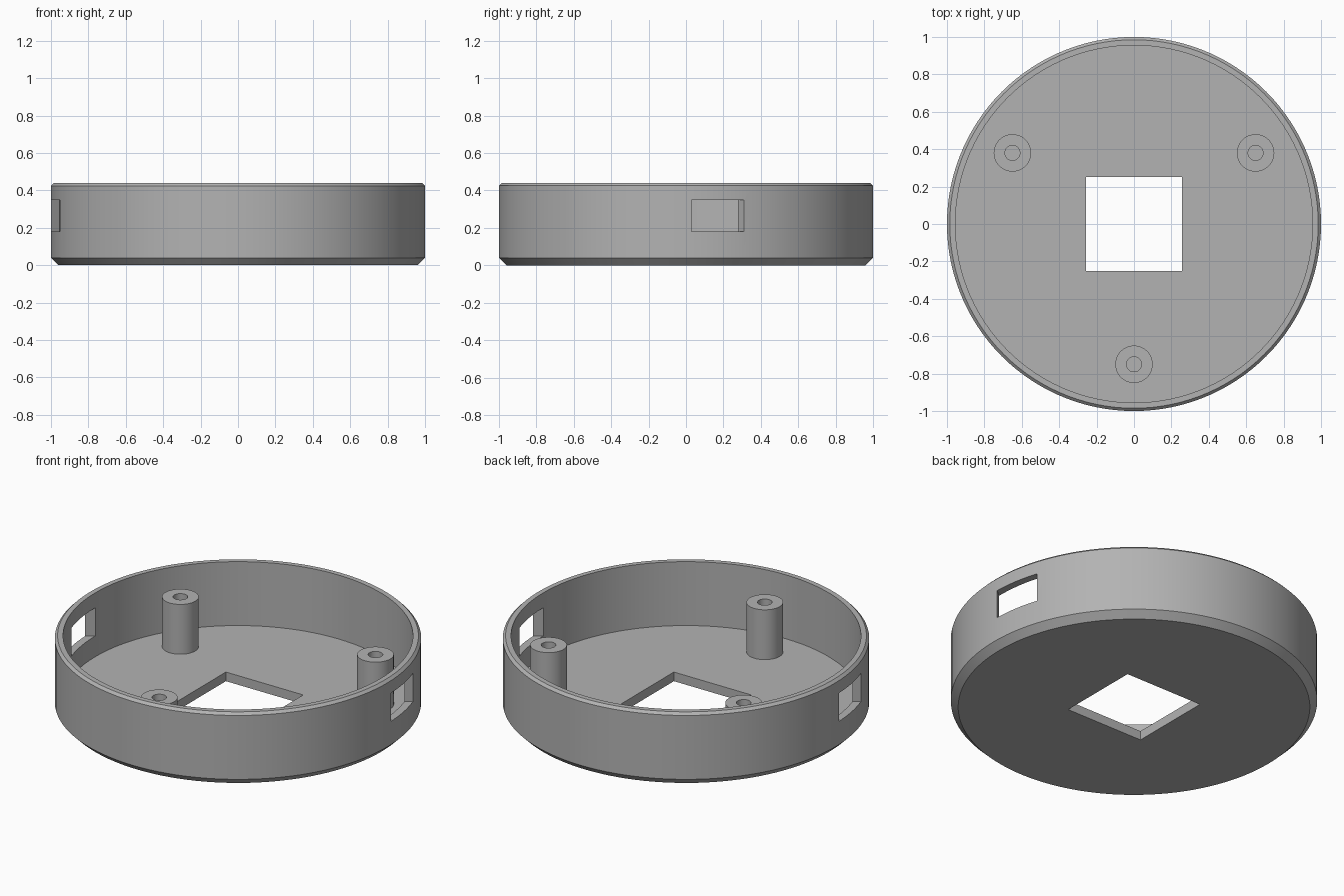
import bpy, bmesh
from math import cos, sin, pi, radians
from mathutils import Matrix, Vector

cube = bpy.data.objects.get("Cube")
if cube:
    bpy.data.objects.remove(cube, do_unlink=True)

grey = bpy.data.materials.new("plain_grey")
grey.use_nodes = True
colour = (0.45, 0.45, 0.45, 1)
grey.diffuse_color = colour
grey.node_tree.nodes["Principled BSDF"].inputs["Base Color"].default_value = colour


def add_object(name, bm):
    bmesh.ops.recalc_face_normals(bm, faces=bm.faces)
    mesh = bpy.data.meshes.new(name)
    bm.to_mesh(mesh)
    bm.free()
    mesh.materials.append(grey)
    obj = bpy.data.objects.new(name, mesh)
    bpy.context.collection.objects.link(obj)
    return obj


def select(obj):
    bpy.ops.object.select_all(action='DESELECT')
    obj.select_set(True)
    bpy.context.view_layer.objects.active = obj


def lathe(name, profile, segments):
    """Turn a closed (radius, height) outline about z; points on the axis become poles."""
    bm = bmesh.new()
    rings = []
    for r, z in profile:
        count = segments if r > 0 else 1
        rings.append([bm.verts.new((r * cos(2 * pi * i / segments),
                                    r * sin(2 * pi * i / segments), z)) for i in range(count)])
    for a, b in zip(rings, rings[1:] + rings[:1]):
        if len(a) == len(b) == 1:
            continue
        if len(a) == 1 or len(b) == 1:
            bm.faces.new(a if len(b) == 1 else b)
            continue
        for i in range(segments):
            j = (i + 1) % segments
            bm.faces.new((a[i], a[j], b[j], b[i]))
    return add_object(name, bm)


def cut(target, centre, size, angle=0):
    """Cut a box, turned about z, out of the target."""
    bm = bmesh.new()
    place = (Matrix.Translation(Vector(centre)) @ Matrix.Rotation(angle, 4, 'Z')
             @ Matrix.Diagonal((*size, 1)))
    bmesh.ops.create_cube(bm, size=1, matrix=place)
    cutter = add_object("cutter", bm)
    cutter.hide_render = True
    mod = target.modifiers.new("cut", 'BOOLEAN')
    mod.operation = 'DIFFERENCE'
    mod.solver = 'EXACT'
    mod.object = cutter
    select(target)
    bpy.ops.object.modifier_apply(modifier=mod.name)
    bpy.data.objects.remove(cutter, do_unlink=True)


def smooth(obj):
    select(obj)
    bpy.ops.object.shade_smooth_by_angle(angle=radians(25))


# Round tray with chamfered rim and base
floor, top = 0.055, 0.44
tray = lathe("round_tray", [(0, 0), (0.96, 0), (1, 0.04), (1, top - 0.015), (0.985, top),
                            (0.955, top), (0.955, floor), (0, floor)], 120)

# Square opening in the floor
cut(tray, (0, 0, floor / 2), (0.515, 0.505, 0.3))

# Slanted slots on opposite sides of the wall
for side in (1, -1):
    cut(tray, (0.977 * side, 0.171 * side, 0.265), (0.36, 0.246, 0.17), radians(40))
smooth(tray)

# Hollow screw posts
post_top = 0.355
for name, x, y in (("left_post", 0.65, 0.38), ("right_post", -0.65, 0.38), ("front_post", 0, -0.75)):
    post = lathe(name, [(0.1, 0.04), (0.1, post_top), (0.04, post_top), (0.04, 0.04)], 48)
    post.location = (x, y, 0)
    smooth(post)
